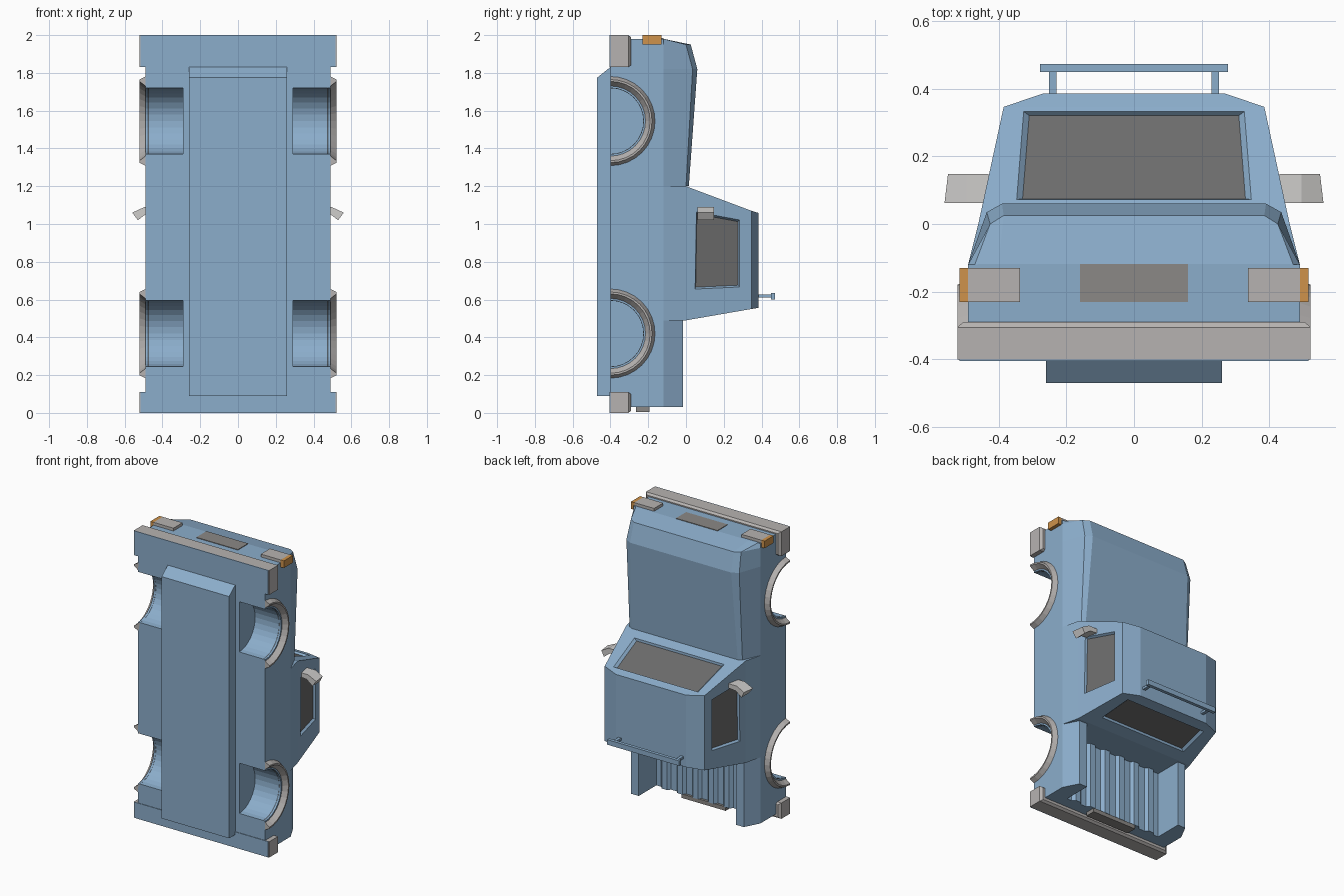
import bpy, bmesh, math
from mathutils import Vector

cube = bpy.data.objects.get("Cube")
if cube:
    bpy.data.objects.remove(cube, do_unlink=True)


def material(name, r, g, b):
    m = bpy.data.materials.new(name)
    m.use_nodes = True
    m.diffuse_color = (r, g, b, 1)
    m.node_tree.nodes["Principled BSDF"].inputs["Base Color"].default_value = (r, g, b, 1)
    return m


BLUE = material("body_blue", 0.26, 0.42, 0.60)
GREY = material("trim_grey", 0.47, 0.45, 0.44)
PALE = material("mirror_grey", 0.62, 0.61, 0.60)
GLASS = material("dark_glass", 0.15, 0.15, 0.15)
GRILLE = material("grille_grey", 0.26, 0.25, 0.24)
AMBER = material("amber", 0.62, 0.29, 0.07)


def finish(name, bm, *mats):
    bmesh.ops.recalc_face_normals(bm, faces=bm.faces)
    me = bpy.data.meshes.new(name)
    bm.to_mesh(me)
    bm.free()
    ob = bpy.data.objects.new(name, me)
    bpy.context.collection.objects.link(ob)
    for m in mats:
        me.materials.append(m)
    return ob


def loft_faces(bm, rings, cap=True):
    """Skin a list of closed rings; returns the side faces row by row."""
    rows = [[bm.verts.new(p) for p in ring] for ring in rings]
    faces = []
    for a, b in zip(rows, rows[1:]):
        n = len(a)
        faces.append([bm.faces.new((a[i], a[(i + 1) % n], b[(i + 1) % n], b[i]))
                      for i in range(n)])
    if cap:
        bm.faces.new(rows[0])
        bm.faces.new(rows[-1])
    return faces


def loft(name, mat, rings):
    bm = bmesh.new()
    loft_faces(bm, rings)
    return finish(name, bm, mat)


def mirrored(half, z):
    """Ring at length z from the +x half of a cross-section."""
    return [(x, y, z) for x, y in half] + [(-x, y, z) for x, y in reversed(half)]


def rect(y, x, z0, z1):
    return [(-x, y, z1), (x, y, z1), (x, y, z0), (-x, y, z0)]


def box(name, mat, x0, x1, y0, y1, z0, z1):
    return loft(name, mat, [[(x0, y, z0), (x1, y, z0), (x1, y, z1), (x0, y, z1)]
                            for y in (y0, y1)])


# Hood and nose
SILL = [(0.49, -0.40), (0.49, -0.12)]
hood = loft("hood", BLUE, [
    mirrored(SILL + [(0.435, 0.0), (0.41, 0.015)], 1.20),
    mirrored(SILL + [(0.435, 0.035), (0.39, 0.06)], 1.82),
    mirrored(SILL + [(0.425, 0.0), (0.385, 0.025)], 1.95),
    mirrored(SILL + [(0.47, -0.119), (0.40, -0.118)], 1.98)])

# Lower cabin body
lower = loft("lower_body", BLUE, [mirrored(SILL, z) for z in (0.49, 1.20)])

# Open cargo bed with side walls
BED = SILL + [(0.435, -0.015), (0.375, -0.015), (0.375, -0.21)]
bed = loft("cargo_bed", BLUE, [mirrored(BED, z) for z in (0.03, 0.49)])

# Ribs on the bed floor
for i in range(6):
    x = (i - 2.5) * 0.12
    loft("bed_rib", BLUE, [[(x - 0.04, -0.212, z), (x - 0.02, -0.19, z),
                            (x + 0.02, -0.19, z), (x + 0.04, -0.212, z)]
                           for z in (0.03, 0.49)])


def add_window(bm, face, uv):
    """Replace a quad by a border and a recessed glass pane at the given corners."""
    face.normal_update()
    c = face.verts[:]
    p = [v.co.copy() for v in c]
    centre = face.calc_center_median()
    n = face.normal.copy()
    if n.dot(centre - Vector((0, 0.1, 0.82))) < 0:
        n = -n
    bm.faces.remove(face)
    pts = [p[0].lerp(p[1], u).lerp(p[3].lerp(p[2], u), v) for u, v in uv]
    rim = [bm.verts.new(q) for q in pts]
    mid = sum(pts, Vector()) / 4
    pane = [bm.verts.new(q.lerp(mid, 0.05) - n * 0.015) for q in pts]
    for a, b in ((c, rim), (rim, pane)):
        for i in range(4):
            j = (i + 1) % 4
            bm.faces.new((a[i], a[j], b[j], b[i]))
    bm.faces.new(pane).material_index = 1


# Cab with windows
bm = bmesh.new()
rows = loft_faces(bm, [rect(-0.12, 0.49, 0.49, 1.20), rect(0.0, 0.46, 0.49, 1.20),
                       rect(0.346, 0.385, 0.55, 1.07), rect(0.385, 0.27, 0.556, 1.058)])
front, side_a, rear, side_b = rows[1]
add_window(bm, front, [(0.11, 0.21), (0.89, 0.21), (0.92, 0.96), (0.08, 0.96)])
add_window(bm, rear, [(0.12, 0.25), (0.88, 0.25), (0.90, 0.90), (0.10, 0.90)])
add_window(bm, side_a, [(0.17, 0.16), (0.77, 0.14), (0.77, 0.82), (0.13, 0.82)])
add_window(bm, side_b, [(0.23, 0.14), (0.83, 0.16), (0.87, 0.82), (0.23, 0.82)])
finish("cab", bm, BLUE, GLASS)


# Wheel wells and flared arches
def arc(x, r, zc, a):
    return (x, -0.40 + r * math.sin(a), zc + r * math.cos(a))


STEPS = 32
for side in (-1, 1):
    for zc, parts in ((1.545, (hood,)), (0.42, (bed, lower))):
        cutter = loft("well_cutter", BLUE,
                      [[arc(side * x, 0.175, zc, math.tau * i / STEPS) for i in range(STEPS)]
                       for x in (0.29, 0.60)])
        cutter.hide_render = True
        cutter.hide_viewport = True
        cutter.display_type = 'WIRE'
        for part in parts:
            mod = part.modifiers.new("wheel_well", 'BOOLEAN')
            mod.operation = 'DIFFERENCE'
            mod.solver = 'EXACT'
            mod.object = cutter
        profile = [(0.475, 0.174), (0.522, 0.21), (0.522, 0.22), (0.488, 0.237)]
        loft("wheel_arch", GREY,
             [[arc(side * x, r, zc, math.pi * i / 16) for x, r in profile]
              for i in range(17)])

# Underbody
loft("underbody", BLUE, [rect(-0.47, 0.26, 0.09, 1.775), rect(-0.395, 0.26, 0.09, 1.835)])

# Bumpers with body-coloured undersides
for name, z0, z1 in (("front_bumper", 1.83, 2.0), ("rear_bumper", 0.0, 0.11)):
    loft(name, GREY, [rect(-0.40, 0.522, z0, z1), rect(-0.305, 0.522, z0, z1),
                      rect(-0.29, 0.505, z0 + 0.012, z1 - 0.012)])
    box(name + "_underside", BLUE, -0.515, 0.515, -0.404, -0.398, z0, z1)

# Lamps, grille and tail plate
for s in (-1, 1):
    box("headlight", GREY, *sorted((s * 0.337, s * 0.49)), -0.23, -0.13, 1.95, 2.0)
    box("turn_signal", AMBER, *sorted((s * 0.49, s * 0.515)), -0.23, -0.13, 1.95, 2.0)
box("grille", GRILLE, -0.16, 0.16, -0.23, -0.118, 1.976, 1.984)
box("tail_plate", GRILLE, -0.17, 0.17, -0.265, -0.193, 0.004, 0.032)

# Side mirrors
for s in (-1, 1):
    loft("side_mirror", PALE, [
        [(s * 0.43, y, 1.09), (s * 0.495, y, 1.09), (s * (0.56 - 0.12 * (y - 0.06)), y, 1.06),
         (s * 0.53, y, 1.02), (s * 0.485, y, 1.055), (s * 0.43, y, 1.06)]
        for y in (0.062, 0.147)])

# Roof rail
box("roof_rail", BLUE, -0.277, 0.277, 0.449, 0.472, 0.60, 0.635)
for s in (-1, 1):
    box("rail_post", BLUE, s * 0.24 - 0.011, s * 0.24 + 0.011, 0.37, 0.452, 0.61, 0.626)
